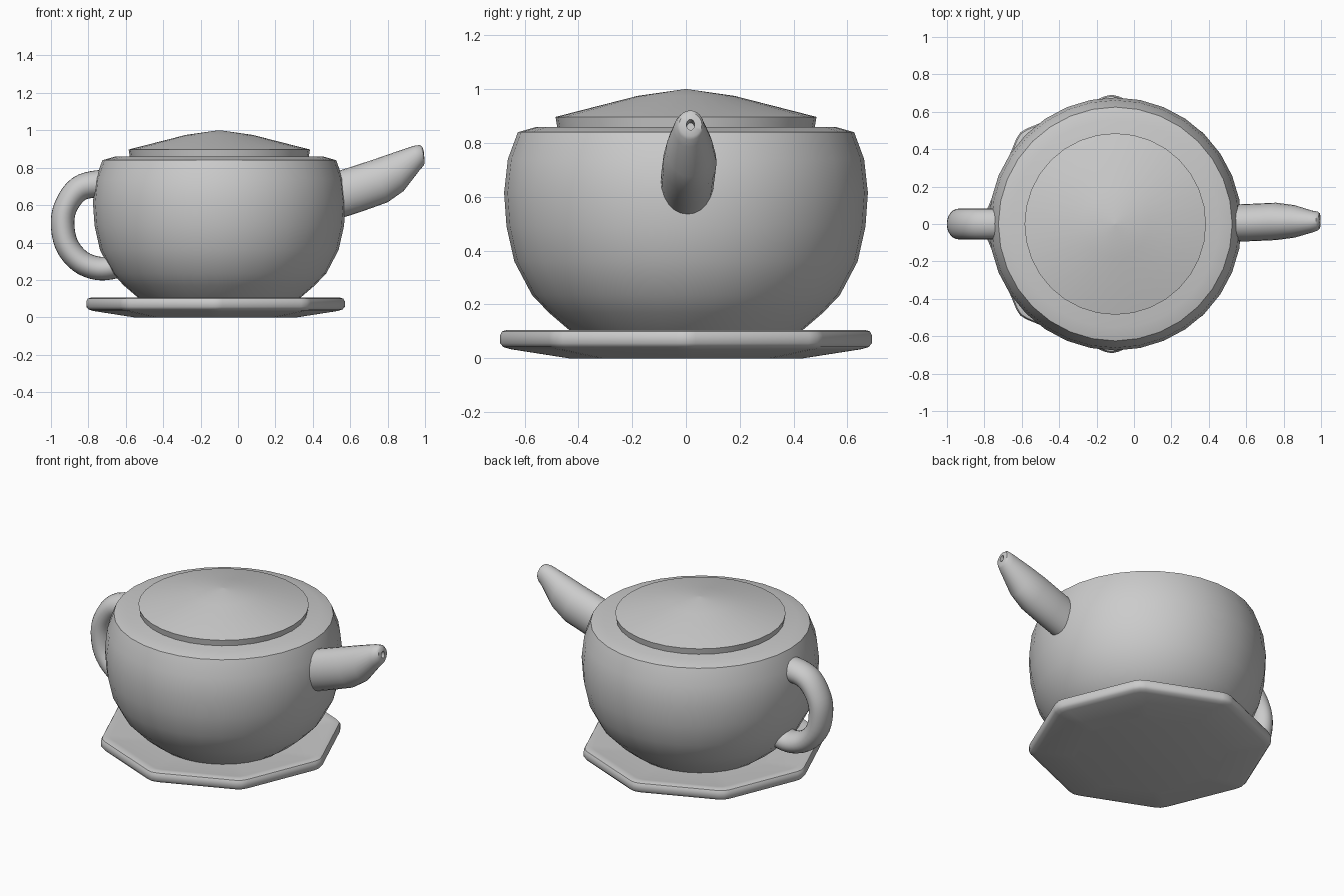
import bpy, bmesh
from math import sin, cos, pi, radians
from mathutils import Vector

if "Cube" in bpy.data.objects:
    bpy.data.objects.remove(bpy.data.objects["Cube"])


def loft(name, rings, smooth=35):
    """Skin a list of equal-length vertex rings and cap both ends."""
    bm = bmesh.new()
    loops = [[bm.verts.new(p) for p in ring] for ring in rings]
    n = len(loops[0])
    for a, b in zip(loops, loops[1:]):
        for i in range(n):
            j = (i + 1) % n
            bm.faces.new((a[i], a[j], b[j], b[i]))
    bm.faces.new(loops[0][::-1])
    bm.faces.new(loops[-1])
    bmesh.ops.remove_doubles(bm, verts=bm.verts, dist=1e-5)
    bmesh.ops.recalc_face_normals(bm, faces=bm.faces)
    mesh = bpy.data.meshes.new(name)
    bm.to_mesh(mesh)
    bm.free()
    obj = bpy.data.objects.new(name, mesh)
    bpy.context.collection.objects.link(obj)
    bpy.ops.object.select_all(action='DESELECT')
    obj.select_set(True)
    bpy.context.view_layer.objects.active = obj
    bpy.ops.object.shade_smooth_by_angle(angle=radians(smooth))
    return obj


def turned(profile, cx, outline):
    """Rings of a profile (r, z) scaled from a unit outline."""
    return [[Vector((cx + r * x, r * y, z)) for x, y in outline] for r, z in profile]


def oval(c, u, hy, n=24):
    """Ellipse around c: half axis u in the xz plane, hy along y."""
    return [c + u * cos(2 * pi * i / n) + Vector((0, hy * sin(2 * pi * i / n), 0))
            for i in range(n)]


def spline(pts, steps=4):
    """Catmull-Rom resampling of a path."""
    p = [2 * pts[0] - pts[1]] + pts + [2 * pts[-1] - pts[-2]]
    out = []
    for a, b, c, d in zip(p, p[1:], p[2:], p[3:]):
        for k in range(steps):
            t = k / steps
            out.append(0.5 * (2 * b + (c - a) * t + (2 * a - 5 * b + 4 * c - d) * t * t
                              + (3 * b - a - 3 * c + d) * t ** 3))
    return out + [pts[-1]]


circle = [(cos(2 * pi * i / 32), sin(2 * pi * i / 32)) for i in range(32)]

# Octagon with slightly eased corners
octagon = []
for k in range(8):
    for off in (-3, 0, 3):
        a = radians(45 * k + off)
        r = 0.99 if off == 0 else cos(pi / 8) / cos(pi / 8 - radians(3))
        octagon.append((r * cos(a), r * sin(a)))

# Saucer
loft("saucer", turned([(0.44, 0), (0.66, 0.034), (0.686, 0.042), (0.698, 0.056),
                       (0.698, 0.086), (0.69, 0.1), (0.67, 0.106), (0.64, 0.103),
                       (0.43, 0.075)], -0.12, octagon), 40)

# Body
loft("pot_body", turned([(0.37, 0.06), (0.44, 0.11), (0.51, 0.17), (0.572, 0.235),
                         (0.638, 0.36), (0.667, 0.49), (0.676, 0.615), (0.662, 0.74),
                         (0.625, 0.84), (0.555, 0.86)], -0.1, circle))

# Lid
loft("lid", turned([(0.477, 0.85), (0.485, 0.897), (0.18, 0.975), (0.005, 1.0)],
                   -0.1, circle))

# Handle
path = spline([Vector((x, 0, z)) for x, z in [
    (-0.66, 0.705), (-0.755, 0.713), (-0.85, 0.687), (-0.915, 0.605), (-0.938, 0.51),
    (-0.917, 0.39), (-0.845, 0.3), (-0.75, 0.262), (-0.66, 0.27), (-0.58, 0.3)]])
rings = []
for i, c in enumerate(path):
    t = (path[min(i + 1, len(path) - 1)] - path[max(i - 1, 0)]).normalized()
    half = 0.063 + 0.015 * max(0, 1 - i / 12)
    rings.append(oval(c, Vector((-t.z, 0, t.x)) * half, 0.082))
loft("handle", rings)

# Spout: top x, top z, bottom x, bottom z, centre y, half width; ends in a small hole
rings = []
for tx, tz, bx, bz, cy, hy in [
        (0.45, 0.755, 0.49, 0.51, 0.003, 0.098), (0.6, 0.803, 0.66, 0.565, 0.008, 0.1),
        (0.72, 0.842, 0.8, 0.615, 0.014, 0.1), (0.83, 0.88, 0.885, 0.675, 0.014, 0.087),
        (0.94, 0.917, 0.97, 0.785, 0.013, 0.058), (0.972, 0.921, 0.993, 0.812, 0.016, 0.05),
        (0.986, 0.911, 0.998, 0.825, 0.017, 0.042), (0.993, 0.888, 0.997, 0.848, 0.017, 0.015),
        (0.95, 0.875, 0.955, 0.837, 0.017, 0.015)]:
    top, bot = Vector((tx, cy, tz)), Vector((bx, cy, bz))
    rings.append(oval((top + bot) / 2, (top - bot) / 2, hy))
loft("spout", rings, 40)
